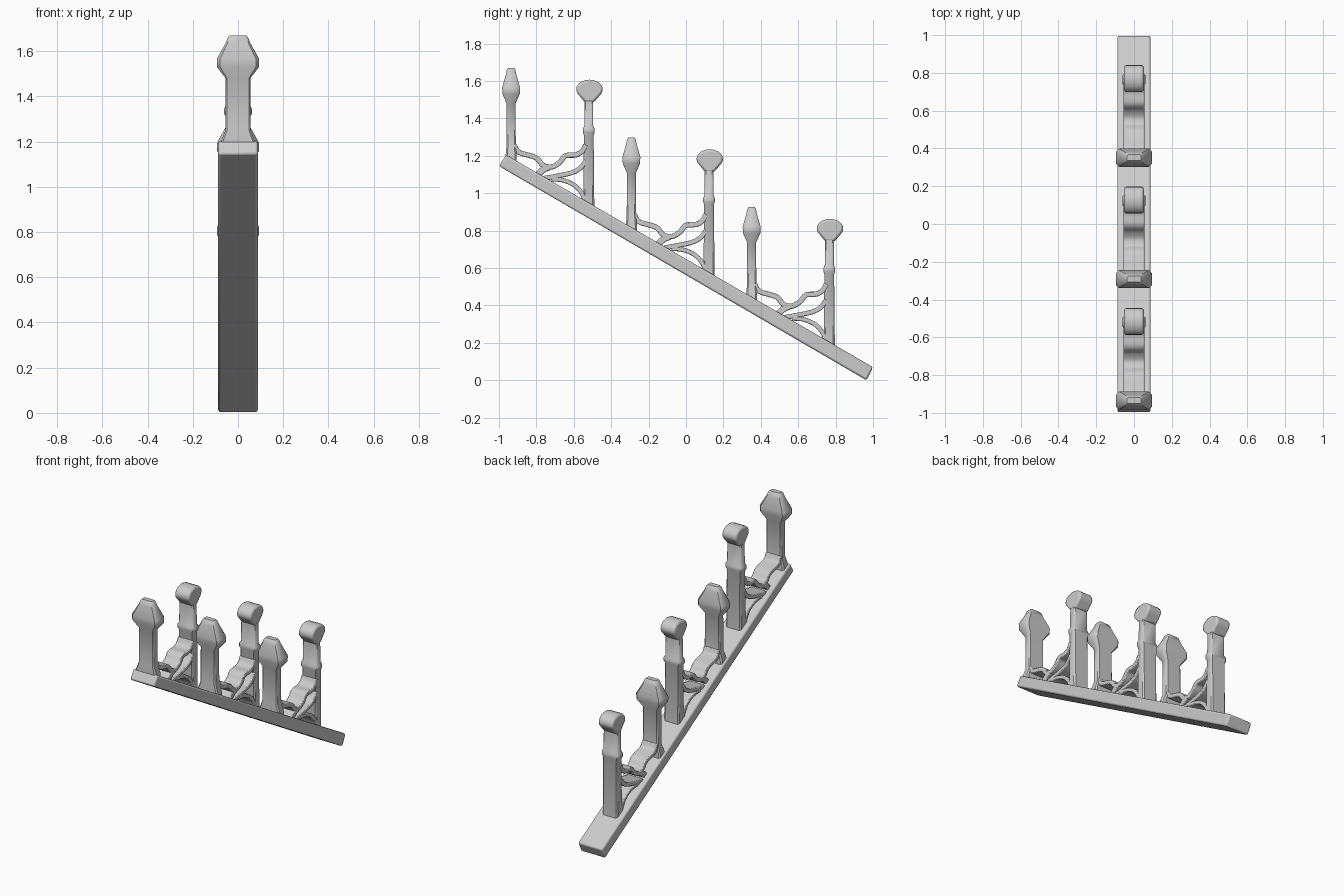
import bpy, bmesh, math
from mathutils import Vector

cube = bpy.data.objects.get("Cube")
if cube:
    bpy.data.objects.remove(cube, do_unlink=True)

stone = bpy.data.materials.new("grey stone")
stone.use_nodes = True
GREY = (0.6, 0.6, 0.6, 1)
stone.diffuse_color = GREY
stone.node_tree.nodes["Principled BSDF"].inputs["Base Color"].default_value = GREY

STEP = Vector((0, 0.643, -0.372))


def finish(bm, name, bevel, offset):
    bmesh.ops.recalc_face_normals(bm, faces=bm.faces)
    mesh = bpy.data.meshes.new(name)
    bm.to_mesh(mesh)
    bm.free()
    mesh.materials.append(stone)
    ob = bpy.data.objects.new(name, mesh)
    ob.location = offset
    bpy.context.collection.objects.link(ob)
    if bevel:
        mod = ob.modifiers.new("soft edges", 'BEVEL')
        mod.width, mod.segments = bevel, 2
        mod.limit_method = 'ANGLE'
        mod.angle_limit = math.radians(40)
    bpy.ops.object.select_all(action='DESELECT')
    ob.select_set(True)
    bpy.context.view_layer.objects.active = ob
    bpy.ops.object.shade_smooth_by_angle(angle=math.radians(40))


def extrude_side(name, outline, half, bevel, offset=Vector()):
    """Side outline in (y, z) extruded across x."""
    bm = bmesh.new()
    a = [bm.verts.new((-half, y, z)) for y, z in outline]
    b = [bm.verts.new((half, y, z)) for y, z in outline]
    bm.faces.new(a)
    bm.faces.new(b)
    for i in range(len(a)):
        j = (i + 1) % len(a)
        bm.faces.new((a[i], a[j], b[j], b[i]))
    finish(bm, name, bevel, offset)


def strip(name, path, thick, half, offset):
    """Smoothed path in (y, z) turned into a band across x."""
    p = [Vector(q) for q in path]
    p = [2 * p[0] - p[1]] + p + [2 * p[-1] - p[-2]]
    pts = []
    for a, b, c, d in zip(p, p[1:], p[2:], p[3:]):
        for k in range(4):
            t = k / 4
            pts.append(b + (c - a) * t / 2 + (a - b * 2.5 + c * 2 - d / 2) * t * t
                       + (b * 1.5 - a / 2 - c * 1.5 + d / 2) * t ** 3)
    pts.append(p[-2])
    upper, lower = [], []
    for i, q in enumerate(pts):
        t = (pts[min(i + 1, len(pts) - 1)] - pts[max(i - 1, 0)]).normalized()
        n = Vector((-t.y, t.x)) * thick / 2
        upper.append(q + n)
        lower.append(q - n)
    extrude_side(name, upper + lower[::-1], half, 0.005, offset)


def loft(name, rings, y, offset):
    """Stack of rectangles with cut corners: (z, half x, half y)."""
    bm = bmesh.new()
    loops = []
    for z, hx, hy in rings:
        c = min(hx, hy) * 0.3
        corners = [(hx, hy - c), (hx - c, hy), (c - hx, hy), (-hx, hy - c),
                   (-hx, c - hy), (c - hx, -hy), (hx - c, -hy), (hx, c - hy)]
        loops.append([bm.verts.new((u, y + v, z)) for u, v in corners])
    for a, b in zip(loops, loops[1:]):
        for i in range(8):
            j = (i + 1) % 8
            bm.faces.new((a[i], a[j], b[j], b[i]))
    bm.faces.new(loops[0])
    bm.faces.new(loops[-1])
    finish(bm, name, 0, offset)


# Sloping base rail
extrude_side("base_rail", [(-1, 1.145), (-0.962, 1.205), (1, 0.07), (0.965, 0)],
             0.088, 0.01)

for n in range(3):
    off = STEP * n
    tag = ("upper", "middle", "lower")[n]

    # Short post with a pointed, chamfered head
    loft(tag + "_short_post", [
        (1.14, 0.075, 0.028), (1.2, 0.075, 0.03), (1.25, 0.056, 0.025),
        (1.48, 0.055, 0.024), (1.53, 0.093, 0.046), (1.565, 0.094, 0.048),
        (1.635, 0.055, 0.028), (1.66, 0.045, 0.023), (1.67, 0.036, 0.016)],
        -0.935, off)

    # Tall post with a raised band
    loft(tag + "_tall_post", [
        (0.92, 0.055, 0.03), (1.31, 0.054, 0.026), (1.325, 0.062, 0.031),
        (1.345, 0.062, 0.031), (1.36, 0.053, 0.024), (1.52, 0.05, 0.024)],
        -0.52, off)

    # Flattened round knob on the tall post
    knob = [(-0.54, 1.485), (-0.493, 1.485)]
    for k in range(15):
        a = math.radians(-40 + 260 * k / 14)
        knob.append((-0.516 + 0.071 * math.cos(a), 1.555 + 0.052 * math.sin(a)))
    extrude_side(tag + "_knob", knob, 0.052, 0.012, off)

    # Curved arm dipping between the posts
    strip(tag + "_arm", [
        (-0.92, 1.26), (-0.895, 1.22), (-0.83, 1.2), (-0.795, 1.185),
        (-0.765, 1.15), (-0.72, 1.14), (-0.675, 1.165), (-0.645, 1.2),
        (-0.59, 1.205), (-0.555, 1.225), (-0.535, 1.26)], 0.028, 0.055, off)
    # Leg, lower arm and brace under the dip
    strip(tag + "_leg", [(-0.73, 1.14), (-0.765, 1.125), (-0.8, 1.09)],
          0.035, 0.055, off)
    strip(tag + "_lower_arm", [(-0.76, 1.08), (-0.69, 1.092), (-0.61, 1.11),
                               (-0.565, 1.135), (-0.535, 1.175)], 0.026, 0.055, off)
    strip(tag + "_brace", [(-0.72, 1.075), (-0.66, 1.07), (-0.6, 1.045),
                           (-0.56, 1.005), (-0.54, 0.96)], 0.024, 0.055, off)
